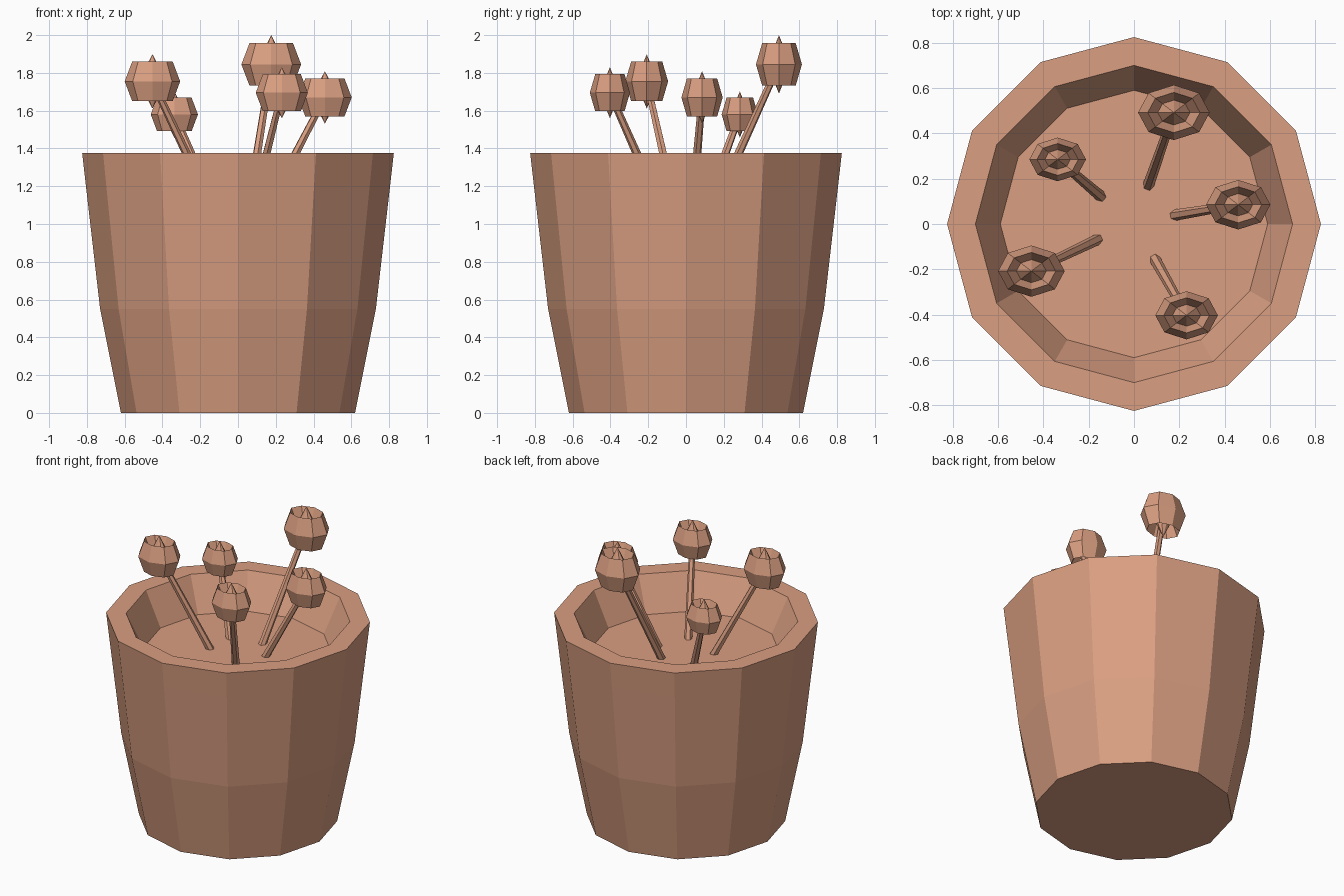
import bpy, bmesh, math
from mathutils import Vector

cube = bpy.data.objects.get("Cube")
if cube:
    bpy.data.objects.remove(cube, do_unlink=True)

clay = bpy.data.materials.new("terracotta")
clay.use_nodes = True
colour = (0.70, 0.345, 0.22, 1)
clay.diffuse_color = colour
clay.node_tree.nodes["Principled BSDF"].inputs["Base Color"].default_value = colour


def lathe(name, profile, sides):
    """Flat-shaded solid of revolution; the end rings are closed by a cap or a point."""
    bm = bmesh.new()
    rings = []
    for r, z in profile:
        if r == 0:
            rings.append([bm.verts.new((0, 0, z))] * sides)
        else:
            angles = [math.tau * i / sides for i in range(sides)]
            rings.append([bm.verts.new((r * math.cos(a), r * math.sin(a), z)) for a in angles])
    for low, high in zip(rings, rings[1:]):
        for i in range(sides):
            j = (i + 1) % sides
            bm.faces.new(list(dict.fromkeys((low[i], low[j], high[j], high[i]))))
    if profile[0][0]:
        bm.faces.new(rings[0][::-1])
    if profile[-1][0]:
        bm.faces.new(rings[-1])
    bmesh.ops.recalc_face_normals(bm, faces=bm.faces)
    mesh = bpy.data.meshes.new(name)
    bm.to_mesh(mesh)
    bm.free()
    mesh.materials.append(clay)
    obj = bpy.data.objects.new(name, mesh)
    bpy.context.collection.objects.link(obj)
    return obj


# Pot: outer wall, rim, inner wall down to the soil floor
soil = 1.145
lathe("pot", [(0.62, 0), (0.73, 0.55), (0.805, 1.2), (0.825, 1.376),
              (0.70, 1.376), (0.59, soil)], 12)

# Seed head: faceted ball with a sunken ring and a spike at both ends
upper = [(1, 0), (0.73, 0.71), (0.45, 0.12), (0, 0.98)]
head_profile = [(r, -z) for r, z in upper[:0:-1]] + upper

# Each plant: head centre, head radius, foot of the stem on the soil
plants = {
    "front_right": ((-0.453, -0.208, 1.755), 0.147, (-0.165, -0.07)),
    "back_right": ((-0.337, 0.285, 1.58), 0.125, (-0.15, 0.125)),
    "back_left": ((0.176, 0.492, 1.845), 0.158, (0.065, 0.175)),
    "front_left": ((0.232, -0.403, 1.695), 0.138, (0.095, -0.16)),
    "left": ((0.46, 0.085, 1.67), 0.142, (0.185, 0.04)),
}
for place, (centre, radius, foot) in plants.items():
    head = lathe("seed_head_" + place, head_profile, 8)
    head.location = centre
    head.scale = (radius, radius * 0.77, radius)

    # Stem runs from just under the soil into the head
    start, end = Vector((*foot, soil)), Vector(centre)
    axis = end - start
    stem = lathe("stem_" + place, [(0.025, -0.02), (0.019, axis.length - radius * 0.3)], 6)
    stem.location = start
    stem.rotation_euler = axis.to_track_quat('Z', 'Y').to_euler()
